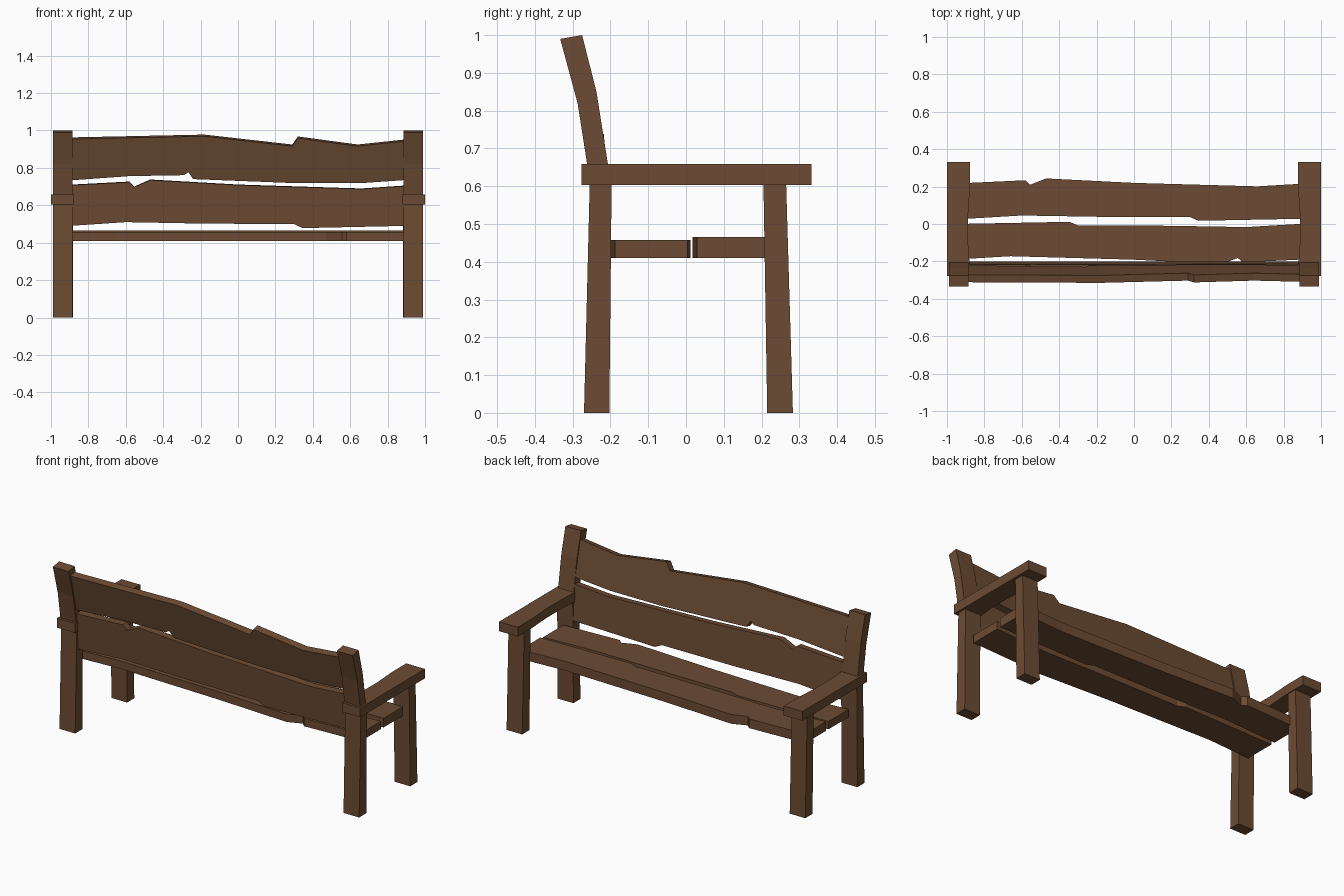
import bpy, bmesh

if "Cube" in bpy.data.objects:
    bpy.data.objects.remove(bpy.data.objects["Cube"])

wood = bpy.data.materials.new("wood")
wood.diffuse_color = (0.15, 0.07, 0.033, 1)
wood.use_nodes = True
wood.node_tree.nodes["Principled BSDF"].inputs["Base Color"].default_value = wood.diffuse_color


def prism(name, outline, place):
    """Extrude a 2D outline; place(u, v, side) gives the 3D point on side 0 or 1."""
    bm = bmesh.new()
    a, b = [[bm.verts.new(place(u, v, s)) for u, v in outline] for s in (0, 1)]
    bm.faces.new(a)
    bm.faces.new(b[::-1])
    n = len(outline)
    for i in range(n):
        j = (i + 1) % n
        bm.faces.new((a[i], b[i], b[j], a[j]))
    bmesh.ops.recalc_face_normals(bm, faces=bm.faces[:])
    mesh = bpy.data.meshes.new(name)
    bm.to_mesh(mesh)
    bm.free()
    mesh.materials.append(wood)
    bpy.context.collection.objects.link(bpy.data.objects.new(name, mesh))


# Live-edge plank outlines (along x, across the board)
E = 0.94
plank_a = [(-E, .49), (-.6, .513), (-.18, .505), (.3, .503), (.345, .481), (E, .494),
           (E, .709), (.66, .69), (0, .711), (-.47, .738), (-.555, .70), (-.58, .727), (-E, .708)]
plank_b = [(-E, .739), (-.58, .765), (-.29, .77), (-.265, .786), (-.24, .749), (.32, .727),
           (.65, .727), (E, .747), (E, .957), (.64, .925), (.32, .968), (.29, .925),
           (-.18, .978), (-E, .962)]

# Back boards, leaning with the posts
prism("lower_back_board", plank_a,
      lambda u, v, s: (u, -.2 - .07 * (v - .49) - .04 * s, v - .003 * s))
prism("upper_back_board", plank_b,
      lambda u, v, s: (u, -.22 - .23 * (v - .74) - .04 * s, v - .009 * s))

# Seat boards: same outline, the rear one turned half round
prism("front_seat_board", plank_a,
      lambda u, v, s: (u, .027 + (v - .492) * .88, .41 + .055 * s))
prism("rear_seat_board", plank_a,
      lambda u, v, s: (-u, .002 - (v - .492) * .88, .41 + .047 * s))

# Side profiles (y, z) and armrest plan (x, y)
post = [(-.27, 0), (-.203, 0), (-.197, .6), (-.207, .66), (-.237, .85), (-.275, 1),
        (-.333, .99), (-.287, .82), (-.262, .66), (-.255, .6)]
leg = [(.215, 0), (.283, 0), (.265, .61), (.205, .61)]
arm = [(1, -.277), (1, .332), (.877, .332), (.877, .2), (.887, .05), (.887, -.1),
       (.88, -.2), (.88, -.277)]

# Posts, legs and armrests on both sides
for side, m in (("left", -1), ("right", 1)):
    prism(side + "_back_post", post, lambda u, v, s: (m * (.885 + .103 * s), u, v))
    prism(side + "_front_leg", leg, lambda u, v, s: (m * (.882 + .103 * s), u, v))
    prism(side + "_armrest", arm, lambda u, v, s: (m * u, v, .603 + .056 * s))
